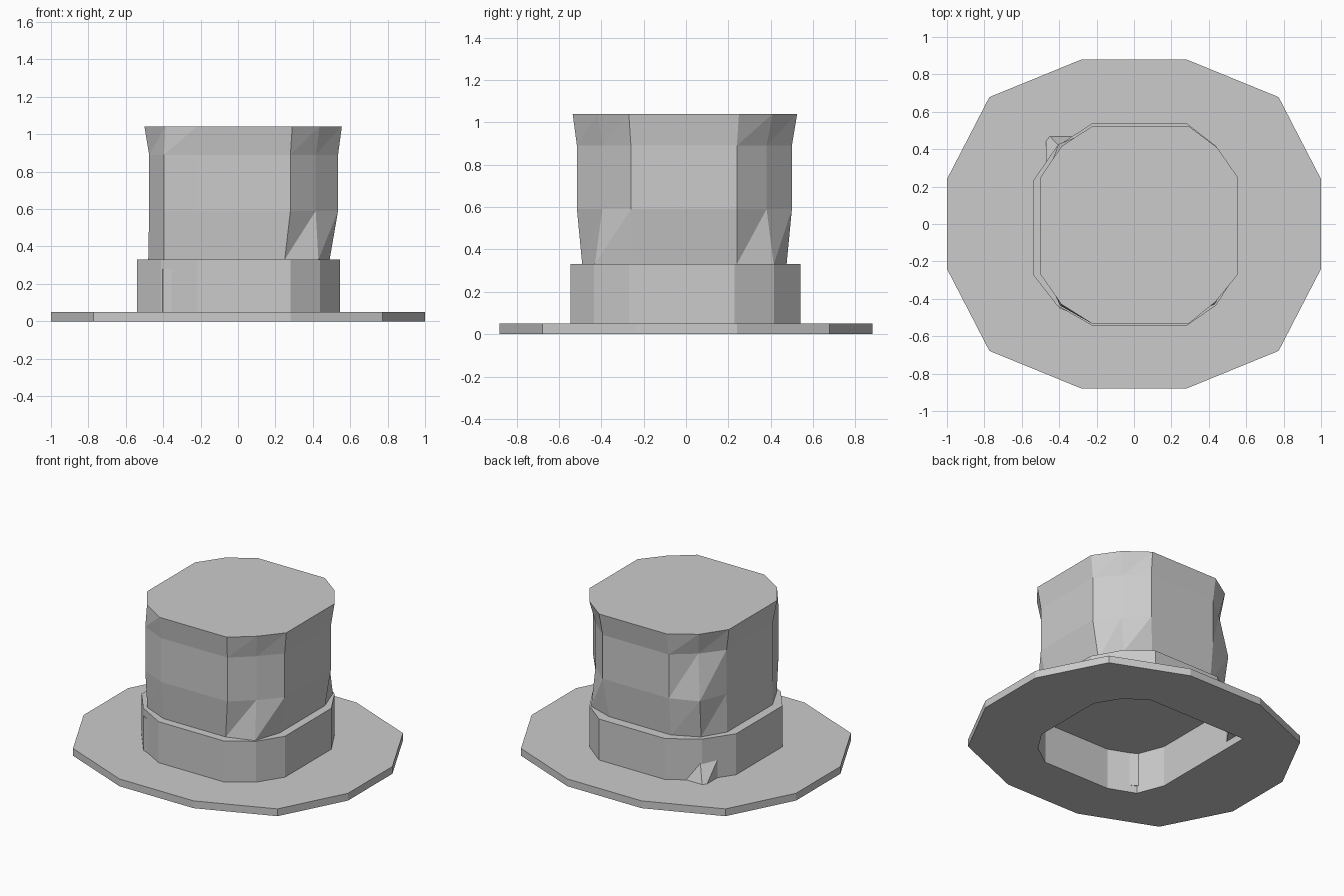
import bpy
import bmesh

cube = bpy.data.objects.get("Cube")
if cube:
    bpy.data.objects.remove(cube)

# Single felt colour
GREY = (0.6, 0.6, 0.6, 1)
felt = bpy.data.materials.new("grey_felt")
felt.use_nodes = True
felt.diffuse_color = GREY
felt.node_tree.nodes["Principled BSDF"].inputs["Base Color"].default_value = GREY


def ring(z, extents, ends, bulges):
    """Twelve-sided outline: four straight sides joined by two-facet corners.
    extents / ends are (left, right, front, back); bulges say how far each
    corner reaches out, in counterclockwise order from the -x -y corner."""
    left, right, front, back = extents
    el, er, ef, eb = ends

    def mix(a, b, t):
        return a + (b - a) * t

    corners = [(left, front, el, ef), (right, front, er, ef),
               (right, back, er, eb), (left, back, el, eb)]
    points = []
    for i, (x, y, ex, ey) in enumerate(corners):
        t = bulges[i]
        facet = [(x, ey, z), (mix(ex, x, t), mix(ey, y, t), z), (ex, y, z)]
        points += facet if i % 2 == 0 else facet[::-1]
    return points


def loft(name, rings, cap=False):
    """Skin the rings with triangles whose diagonals all lean the same way."""
    bm = bmesh.new()
    loops = [[bm.verts.new(p) for p in r] for r in rings]
    for low, high in zip(loops, loops[1:]):
        count = len(low)
        for i in range(count):
            j = (i + 1) % count
            bm.faces.new((low[i], low[j], high[j]))
            bm.faces.new((low[i], high[j], high[i]))
    if cap:
        bm.faces.new(loops[-1])
    bmesh.ops.recalc_face_normals(bm, faces=bm.faces)
    mesh = bpy.data.meshes.new(name)
    bm.to_mesh(mesh)
    bm.free()
    mesh.materials.append(felt)
    obj = bpy.data.objects.new(name, mesh)
    bpy.context.collection.objects.link(obj)


BRIM_TOP, BAND_TOP, CEILING = 0.05, 0.33, 0.28
band_ends = (-0.22, 0.28, -0.27, 0.23)
lining_size = (-0.47, 0.52, -0.52, 0.49)


def brim_edge(z):
    return ring(z, (-1, 1, -0.88, 0.88), (-0.28, 0.28, -0.24, 0.24), (0.685,) * 4)


def band_edge(z):
    return ring(z, (-0.54, 0.545, -0.545, 0.54), band_ends, (0.6,) * 4)


# Opening under the hat, with one corner pulled out to a point
opening = ring(0, lining_size, band_ends, (0.72, 0.6, 0.6, 1))

# Flat brim around the opening
loft("brim", [opening, brim_edge(0), brim_edge(BRIM_TOP), band_edge(BRIM_TOP)])

# Lining, whose pulled corner pokes through the band as a small crease
loft("lining", [opening,
                ring(CEILING, lining_size, band_ends, (0.72, 0.6, 0.6, 0.55))], cap=True)

# Hat band
loft("band", [band_edge(BRIM_TOP), band_edge(BAND_TOP)], cap=True)

# Crown, slightly pinched above the band, creased at the corners, flared on top
mid_ends = (-0.22, 0.28, -0.26, 0.24)
mid_size = (-0.475, 0.535, -0.515, 0.5)
loft("crown", [
    ring(BAND_TOP, (-0.48, 0.49, -0.49, 0.475), (-0.22, 0.25, -0.25, 0.24),
         (0.68, 0.75, 0.74, 0.65)),
    ring(0.59, mid_size, mid_ends, (0.69, 0.53, 0.54, 0.72)),
    ring(0.89, mid_size, mid_ends, (0.69, 0.53, 0.54, 0.56)),
    ring(1.04, (-0.5, 0.555, -0.535, 0.525), (-0.22, 0.29, -0.27, 0.25),
         (0.6, 0.55, 0.58, 0.6)),
], cap=True)
